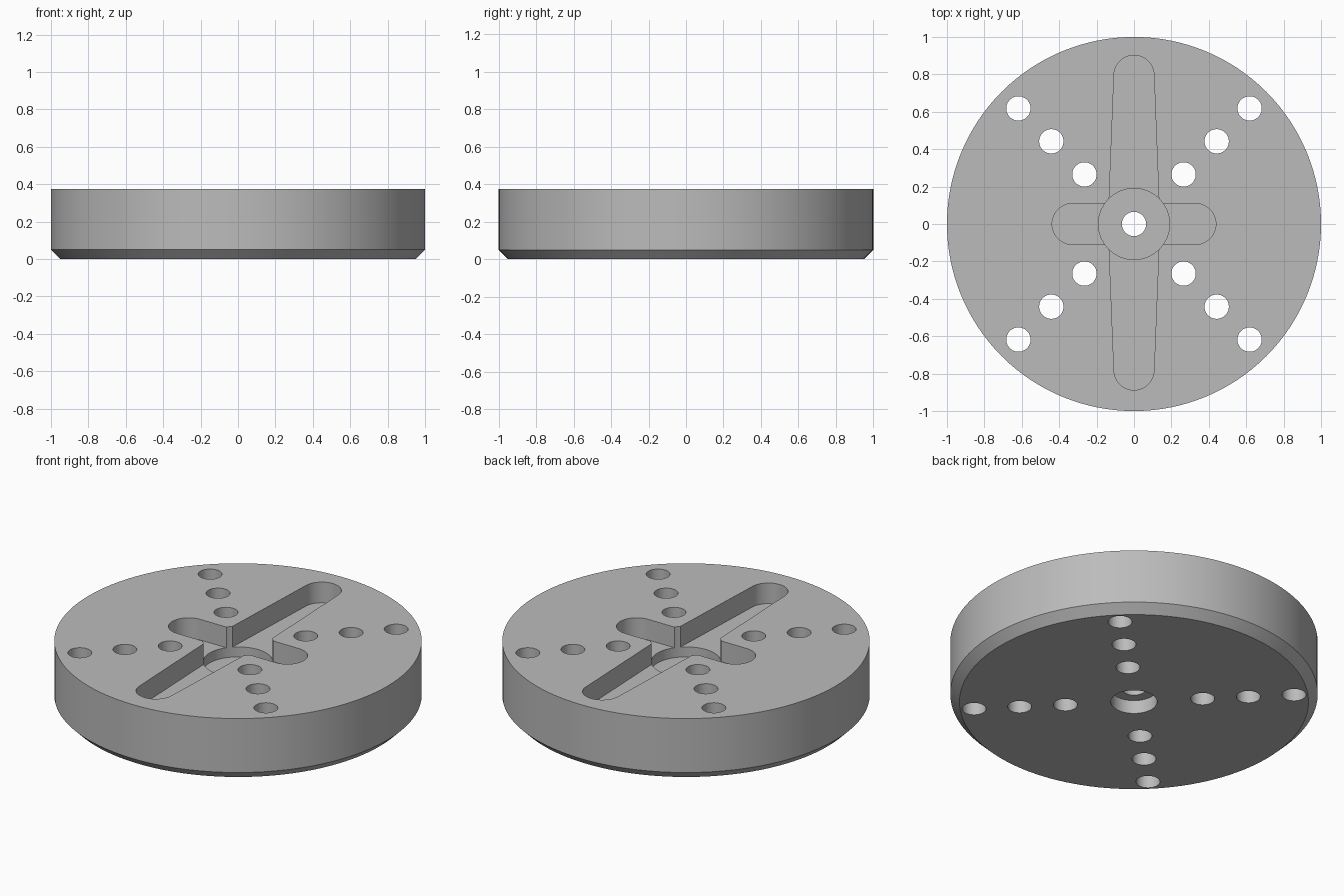
import bpy, bmesh
from math import pi, sin, cos

if "Cube" in bpy.data.objects:
    bpy.data.objects.remove(bpy.data.objects["Cube"])

HEIGHT = 0.374
SLOT_FLOOR, HUB_FLOOR, BORE_TOP = 0.25, 0.19, 0.08
ABOVE, BELOW = HEIGHT + 0.1, -0.1

grey = bpy.data.materials.new("plain grey")
grey.use_nodes = True
colour = (0.5, 0.5, 0.5, 1)
grey.diffuse_color = colour
grey.node_tree.nodes["Principled BSDF"].inputs["Base Color"].default_value = colour


def arc(x, y, r, start, end, steps):
    """Points along a circular arc."""
    return [(x + r * cos(start + (end - start) * i / steps),
             y + r * sin(start + (end - start) * i / steps)) for i in range(steps + 1)]


def circle(x, y, r, steps=48):
    return arc(x, y, r, 0, 2 * pi, steps)[:-1]


def prism(name, outline, bottom, top):
    """Solid made by raising a flat outline."""
    bm = bmesh.new()
    base = bm.faces.new([bm.verts.new((x, y, bottom)) for x, y in outline])
    raised = bmesh.ops.extrude_face_region(bm, geom=[base])["geom"]
    for v in raised:
        if isinstance(v, bmesh.types.BMVert):
            v.co.z = top
    bmesh.ops.recalc_face_normals(bm, faces=bm.faces)
    mesh = bpy.data.meshes.new(name)
    bm.to_mesh(mesh)
    bm.free()
    obj = bpy.data.objects.new(name, mesh)
    bpy.context.collection.objects.link(obj)
    return obj


# Disc with a chamfered lower rim
disc = prism("round_disc", circle(0, 0, 1, 128), 0, HEIGHT)
bm = bmesh.new()
bm.from_mesh(disc.data)
rim = [e for e in bm.edges if all(v.co.z < 0.01 for v in e.verts)]
bmesh.ops.bevel(bm, geom=rim, offset=0.05, segments=1, affect='EDGES')
bm.to_mesh(disc.data)
bm.free()
disc.data.materials.append(grey)

# Long tapered slot and short cross slot
long_slot = (arc(0, 0.795, 0.107, 0, pi, 24) + [(-0.138, 0)]
             + arc(0, -0.781, 0.107, pi, 2 * pi, 24) + [(0.138, 0)])
short_slot = (arc(0.328, 0, 0.11, -pi / 2, pi / 2, 24)
              + arc(-0.328, 0, 0.11, pi / 2, 3 * pi / 2, 24))
cutters = [prism("long_slot_cutter", long_slot, SLOT_FLOOR, ABOVE),
           prism("short_slot_cutter", short_slot, SLOT_FLOOR, ABOVE)]

# Hub recess, centre hole and the wider bore underneath
cutters += [prism("hub_cutter", circle(0, 0, 0.19, 64), HUB_FLOOR, ABOVE),
            prism("centre_hole_cutter", circle(0, 0, 0.065), BELOW, ABOVE),
            prism("bore_cutter", circle(0, 0, 0.126), BELOW, BORE_TOP)]

# Diagonal rows of through holes
for d in (0.265, 0.442, 0.618):
    for sx in (-1, 1):
        for sy in (-1, 1):
            cutters.append(prism("row_hole_cutter", circle(sx * d, sy * d, 0.065), BELOW, ABOVE))

for cutter in cutters:
    cutter.hide_render = True
    mod = disc.modifiers.new(cutter.name, 'BOOLEAN')
    mod.operation = 'DIFFERENCE'
    mod.solver = 'EXACT'
    mod.object = cutter

# Bake the cuts and discard the cutters
bpy.context.view_layer.update()
cut_mesh = bpy.data.meshes.new_from_object(
    disc.evaluated_get(bpy.context.evaluated_depsgraph_get()))
disc.modifiers.clear()
disc.data = cut_mesh
for cutter in cutters:
    bpy.data.objects.remove(cutter)

bpy.ops.object.select_all(action='DESELECT')
disc.select_set(True)
bpy.context.view_layer.objects.active = disc
bpy.ops.object.shade_smooth_by_angle(angle=pi / 6)
